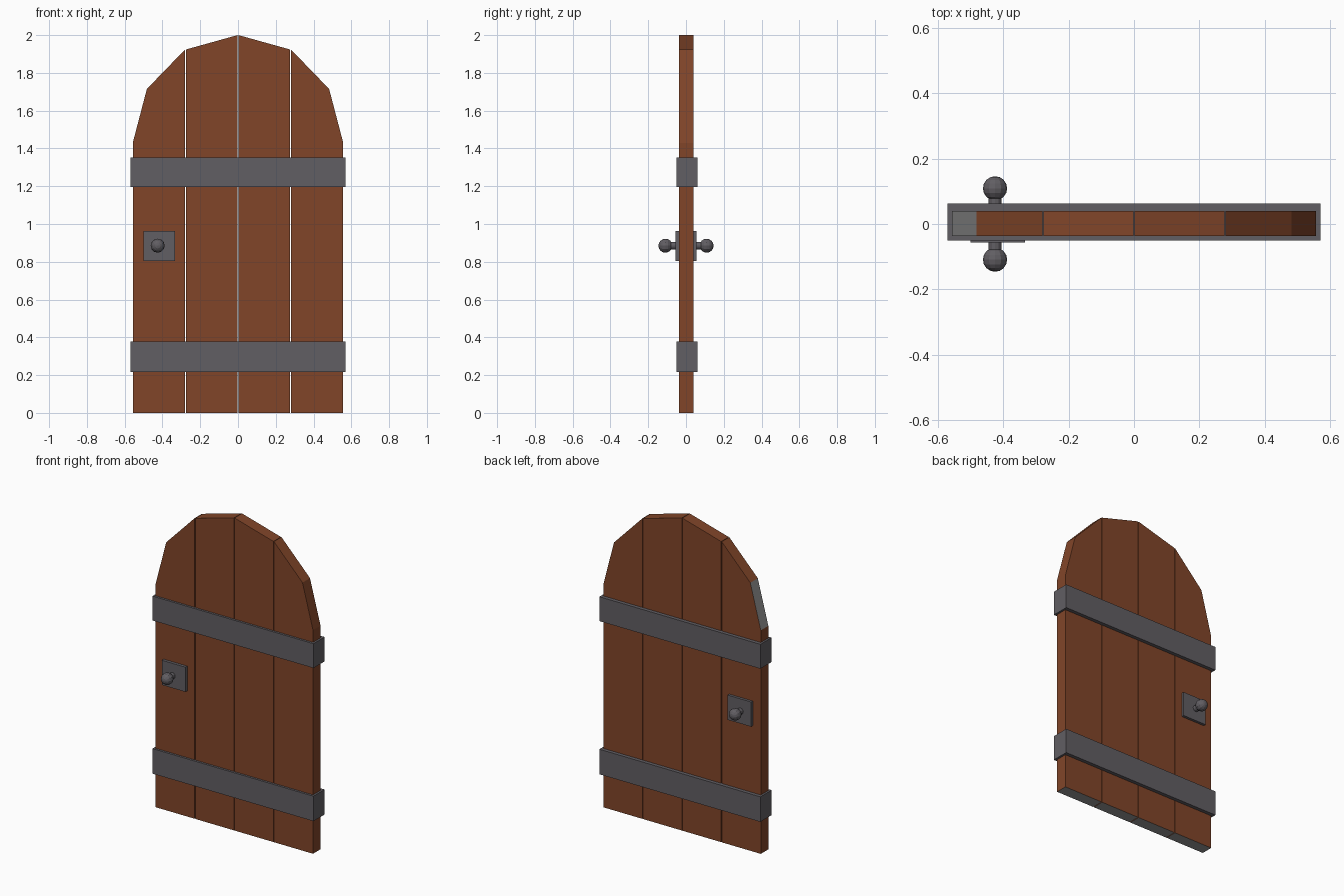
import bpy, bmesh
from math import sin, cos, radians
from mathutils import Matrix, Vector

if "Cube" in bpy.data.objects:
    bpy.data.objects.remove(bpy.data.objects["Cube"])


def material(name, color):
    m = bpy.data.materials.new(name)
    m.diffuse_color = (*color, 1)
    m.use_nodes = True
    m.node_tree.nodes["Principled BSDF"].inputs["Base Color"].default_value = m.diffuse_color
    return m


wood = material("wood", (0.22, 0.06, 0.022))
iron = material("iron", (0.12, 0.112, 0.125))
bare = material("bare_grey", (0.3, 0.3, 0.3))


def finish(name, bm, *mats):
    bmesh.ops.recalc_face_normals(bm, faces=bm.faces)
    mesh = bpy.data.meshes.new(name)
    bm.to_mesh(mesh)
    bm.free()
    for m in mats:
        mesh.materials.append(m)
    ob = bpy.data.objects.new(name, mesh)
    bpy.context.collection.objects.link(ob)
    return ob


def box(name, lo, hi, mat):
    lo, hi = Vector(lo), Vector(hi)
    bm = bmesh.new()
    bmesh.ops.create_cube(bm, size=1, matrix=Matrix.Translation((lo + hi) / 2)
                          @ Matrix.Diagonal((*(hi - lo), 1)))
    return finish(name, bm, mat)


# Planks: each is one slice of the arched outline, with thin gaps between
HALF_W, SPRING, RISE = 0.557, 1.43, 0.57
FRONT, BACK, GAP = -0.037, 0.039, 0.002
arch = [(HALF_W * cos(radians(a)), SPRING + RISE * sin(radians(a)))
        for a in range(180, -1, -30)]


def plank(name, top):
    top = [list(p) for p in top]
    if top[0][0] > -HALF_W + 0.01:
        top[0][0] += GAP
    if top[-1][0] < HALF_W - 0.01:
        top[-1][0] -= GAP
    outline = [(top[0][0], 0)] + top + [(top[-1][0], 0)]
    bm = bmesh.new()
    face = bm.faces.new([bm.verts.new((x, FRONT, z)) for x, z in outline])
    ext = bmesh.ops.extrude_face_region(bm, geom=[face])["geom"]
    bmesh.ops.translate(bm, vec=(0, BACK - FRONT, 0),
                        verts=[v for v in ext if isinstance(v, bmesh.types.BMVert)])
    # bare grey underside and first slanted arch facet on the left
    for f in bm.faces:
        c = f.calc_center_median()
        slanted = c.x < -0.5 and c.z > SPRING + 0.05 and len(f.verts) == 4
        if slanted or c.z < 0.001:
            f.material_index = 1
    finish(name, bm, wood, bare)


for i, (a, b) in enumerate([(0, 2), (2, 3), (3, 4), (4, 6)]):
    plank(f"plank_{i + 1}", arch[a:b + 1])

# Iron bands wrapping the door
for name, z0, z1 in [("lower_band", 0.217, 0.377), ("upper_band", 1.197, 1.353)]:
    box(name, (-0.57, -0.051, z0), (0.57, 0.062, z1), iron)

# Lock plates and knobs on both faces
KX, KZ = -0.425, 0.885
for side, s, inner, outer in [("front", -1, 0.03, 0.056), ("back", 1, 0.03, 0.056)]:
    ys = sorted((s * inner, s * outer))
    box(side + "_lock_plate", (-0.5, ys[0], 0.805), (-0.333, ys[1], 0.963), iron)
    turn = Matrix.Rotation(radians(90), 4, 'X')
    bm = bmesh.new()
    bmesh.ops.create_cone(bm, cap_ends=True, segments=12, radius1=0.02, radius2=0.02,
                          depth=0.06, matrix=Matrix.Translation((KX, s * 0.07, KZ)) @ turn)
    bmesh.ops.create_uvsphere(bm, u_segments=12, v_segments=8, radius=0.037,
                              matrix=Matrix.Translation((KX, s * 0.109, KZ)) @ turn)
    finish(side + "_knob", bm, iron)
